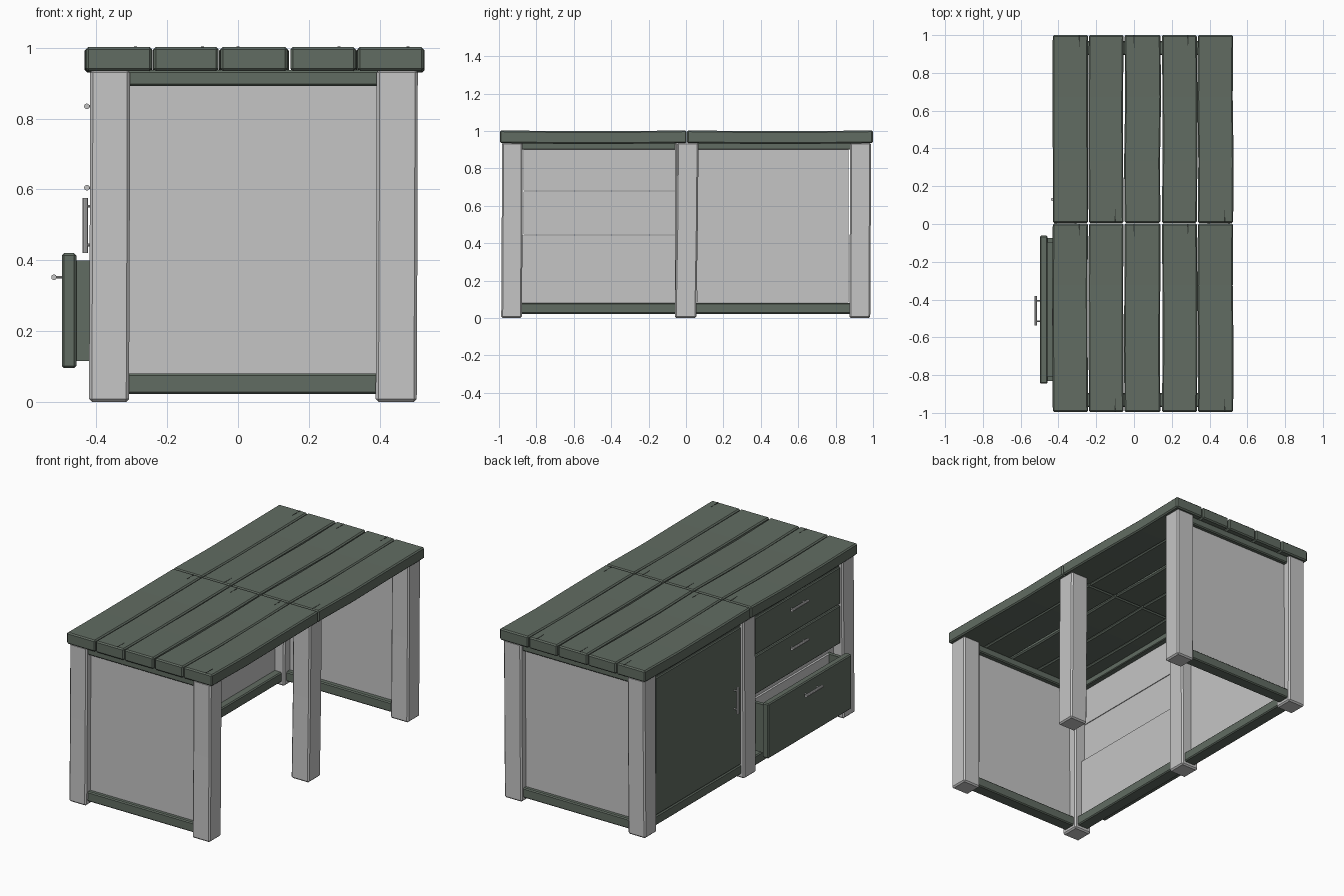
import bpy, bmesh, random
from mathutils import Vector

random.seed(4)
cube = bpy.data.objects.get("Cube")
if cube:
    bpy.data.objects.remove(cube, do_unlink=True)


def material(name, rgb):
    m = bpy.data.materials.new(name)
    m.use_nodes = True
    m.diffuse_color = (*rgb, 1)
    bsdf = next(n for n in m.node_tree.nodes if n.type == 'BSDF_PRINCIPLED')
    bsdf.inputs["Base Color"].default_value = (*rgb, 1)
    return m


GREEN = material("grey_green_paint", (0.12, 0.15, 0.122))
GREY = material("light_grey", (0.56, 0.56, 0.56))
DARK = material("dark_crack", (0.03, 0.035, 0.03))


def finish(name, bm, mat, bevel=0):
    bmesh.ops.recalc_face_normals(bm, faces=bm.faces)
    me = bpy.data.meshes.new(name)
    bm.to_mesh(me)
    bm.free()
    me.materials.append(mat)
    ob = bpy.data.objects.new(name, me)
    bpy.context.collection.objects.link(ob)
    if bevel:
        mod = ob.modifiers.new("worn_edges", 'BEVEL')
        mod.width, mod.segments, mod.limit_method = bevel, 1, 'ANGLE'
        mod.angle_limit = 0.8
    return ob


def loft(name, sections, mat, bevel=0):
    """Closed beam through a list of equal-sized vertex rings."""
    bm = bmesh.new()
    rings = [[bm.verts.new(p) for p in s] for s in sections]
    for a, b in zip(rings, rings[1:]):
        for i in range(len(a)):
            j = (i + 1) % len(a)
            bm.faces.new((a[i], a[j], b[j], b[i]))
    bm.faces.new(rings[0])
    bm.faces.new(rings[-1])
    return finish(name, bm, mat, bevel)


def box(name, x, y, z, mat, bevel=0):
    rings = [[(x[0], y[0], h), (x[1], y[0], h), (x[1], y[1], h), (x[0], y[1], h)] for h in z]
    return loft(name, rings, mat, bevel)


def rod(name, a, b, r, mat):
    a, b = Vector(a), Vector(b)
    bm = bmesh.new()
    bmesh.ops.create_cone(bm, cap_ends=True, segments=10, radius1=r, radius2=r, depth=(b - a).length)
    rot = (b - a).to_track_quat('Z', 'Y').to_matrix().to_4x4()
    bmesh.ops.transform(bm, matrix=rot, verts=bm.verts)
    bmesh.ops.translate(bm, vec=(a + b) / 2, verts=bm.verts)
    return finish(name, bm, mat)


def wobble(amount):
    return random.uniform(-amount, amount)


# Table top: two runs of five slightly bowed planks with split ends
EDGES = [(-0.43, -0.243), (-0.239, -0.055), (-0.05, 0.14), (0.148, 0.333), (0.338, 0.525)]
CRACKS = [(-0.29, 1), (-0.1, 0), (0, 1), (0.285, 1), (0.48, 0)]
for run, (y0, y1) in enumerate([(-0.995, 0.003), (0.006, 1.0)]):
    for i, (x0, x1) in enumerate(EDGES):
        rings = []
        for t in (0, 0.33, 0.67, 1):
            mid = t not in (0, 1)
            dx = wobble(0.004) if mid else 0
            dz = -0.004 if mid else 0
            y = y0 + t * (y1 - y0)
            rings.append([(x0 + dx, y, 0.935 + dz), (x1 + dx, y, 0.935 + dz),
                          (x1 + dx, y, 1.003 + dz), (x0 + dx, y, 1.003 + dz)])
        loft(f"top_plank_{run}_{i}", rings, GREEN, 0.007)
        cx, high = CRACKS[i]
        end, s = (y1 - 0.006, -1) if high else (y0 + 0.006, 1)
        outline = [(cx - 0.004, end), (cx + 0.004, end), (cx + 0.001, end + s * 0.07)]
        loft(f"plank_crack_{run}_{i}", [[(x, y, z) for x, y in outline] for z in (0.998, 1.0035)], DARK)

# Legs: two rows of three, each leaning a little
for side, (x0, x1) in (("right", (-0.418, -0.305)), ("left", (0.392, 0.508))):
    for place, y0, y1, lean in (("front", -0.988, -0.877, 0.004), ("middle", -0.06, 0.055, 0.012),
                                ("back", 0.873, 0.985, 0.004)):
        if side == "right" and place == "middle":
            lean = 0
        rings = []
        for z, f in ((0, 0), (0.5, 0.7), (0.938, 1)):
            d, e = lean * f, 0.003 * (1 - f)
            rings.append([(x0 - e, y0 + d, z), (x1 - e, y0 + d, z), (x1 - e, y1 + d, z), (x0 - e, y1 + d, z)])
        loft(f"{side}_{place}_leg", rings, GREY, 0.008)

# End walls: panel between lower and upper rails
for name, s in (("front", -1), ("back", 1)):
    span = lambda a, b: sorted((s * a, s * b))
    box(f"{name}_panel", (-0.32, 0.4), span(0.925, 0.945), (0.07, 0.9), GREY)
    box(f"{name}_lower_rail", (-0.32, 0.4), span(0.895, 0.97), (0.022, 0.08), GREEN, 0.006)
    box(f"{name}_upper_rail", (-0.32, 0.4), span(0.895, 0.97), (0.892, 0.937), GREEN, 0.006)

# Rails along the drawer side
for name, y in (("drawer", (-0.89, -0.04)), ("door", (0.04, 0.89))):
    box(f"{name}_lower_rail", (-0.4, -0.325), y, (0.022, 0.08), GREEN, 0.006)
    box(f"{name}_upper_rail", (-0.395, -0.335), y, (0.9, 0.937), GREEN, 0.004)


def handle(name, x, y, z, half, front):
    """Bar with two posts; half is a (y, z) half length."""
    c, h = Vector((x, y, z)), Vector((0, *half))
    rod(f"{name}_bar", c - h, c + h, 0.008, GREY)
    for k in (-0.7, 0.7):
        p = c + h * k
        rod(f"{name}_post_{'a' if k < 0 else 'b'}", p, (front, p.y, p.z), 0.004, GREY)


# Cupboard door with pale inner lining
box("door", (-0.407, -0.375), (0.065, 0.868), (0.088, 0.905), GREEN, 0.005)
box("door_lining", (-0.375, -0.367), (0.06, 0.87), (0.082, 0.9), GREY)
handle("door_handle", -0.432, 0.13, 0.498, (0, 0.078), -0.405)

# Closed drawers
for name, z0, z1, hz in (("top", 0.685, 0.905, 0.835), ("middle", 0.45, 0.677, 0.605)):
    box(f"{name}_drawer", (-0.407, -0.375), (-0.868, -0.065), (z0, z1), GREEN, 0.005)
    box(f"{name}_drawer_lining", (-0.375, -0.367), (-0.87, -0.06), (z0 - 0.004, z1), GREY)
    handle(f"{name}_drawer_handle", -0.427, -0.46, hz, (0.078, 0), -0.405)

# Bottom drawer, pulled out: front, open tray and pale back
box("open_drawer_front", (-0.498, -0.457), (-0.845, -0.062), (0.095, 0.42), GREEN, 0.006)
for name, y in (("front", (-0.83, -0.808)), ("back", (-0.097, -0.075))):
    box(f"open_drawer_{name}_side", (-0.46, -0.36), y, (0.115, 0.4), GREEN)
box("open_drawer_floor", (-0.46, -0.36), (-0.81, -0.095), (0.115, 0.135), GREEN)
box("open_drawer_back", (-0.375, -0.362), (-0.81, -0.095), (0.13, 0.4), GREY)
box("drawer_bay_lining", (-0.358, -0.35), (-0.88, -0.05), (0.08, 0.44), GREY)
handle("open_drawer_handle", -0.52, -0.46, 0.352, (0.078, 0), -0.495)
